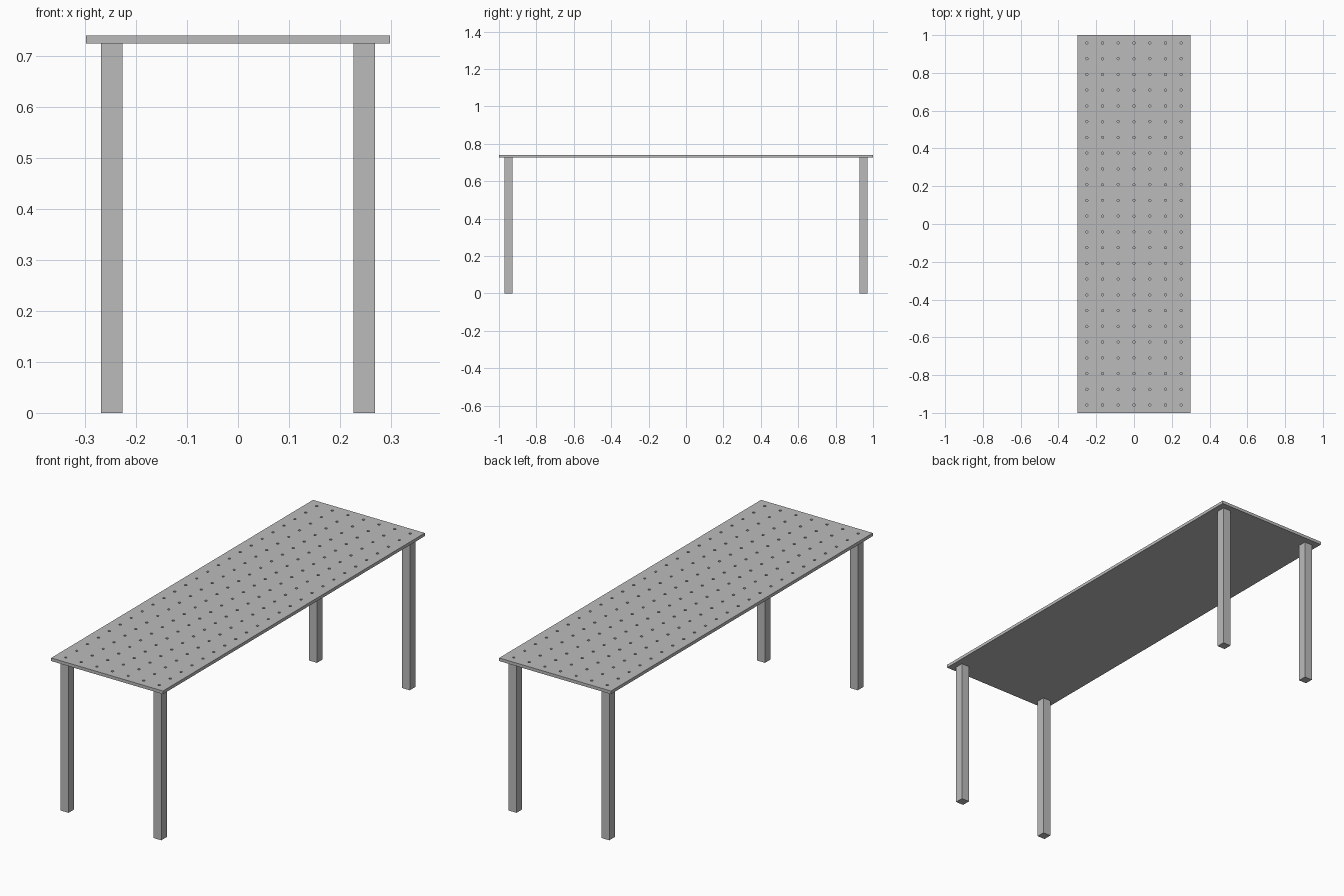
import bpy
import bmesh
from mathutils import Matrix, Vector

HALF_W, HALF_L = 0.299, 1.0
TOP_Z, UNDER_Z = 0.741, 0.726
LEG = 0.042
INSET = 0.03
PITCH = 1 / 12
HOLE_R, HOLE_DEPTH = 0.006, 0.01
COLUMNS, ROWS = 7, 24

cube = bpy.data.objects.get("Cube")
if cube:
    bpy.data.objects.remove(cube, do_unlink=True)

grey = bpy.data.materials.new("plain_grey")
grey.use_nodes = True
grey.diffuse_color = (0.5, 0.5, 0.5, 1)
grey.node_tree.nodes["Principled BSDF"].inputs["Base Color"].default_value = grey.diffuse_color


def make_object(name, bm):
    mesh = bpy.data.meshes.new(name)
    bm.to_mesh(mesh)
    bm.free()
    mesh.materials.append(grey)
    obj = bpy.data.objects.new(name, mesh)
    bpy.context.collection.objects.link(obj)
    return obj


def box(name, low, high):
    low, high = Vector(low), Vector(high)
    bm = bmesh.new()
    place = Matrix.Translation((low + high) / 2) @ Matrix.Diagonal((*(high - low), 1))
    bmesh.ops.create_cube(bm, size=1, matrix=place)
    return make_object(name, bm)


# Table top
table_top = box("table_top", (-HALF_W, -HALF_L, UNDER_Z), (HALF_W, HALF_L, TOP_Z))

# Grid of round blind holes sunk into the top
bm = bmesh.new()
for col in range(COLUMNS):
    for row in range(ROWS):
        x = (col - (COLUMNS - 1) / 2) * PITCH
        y = (row - (ROWS - 1) / 2) * PITCH
        bmesh.ops.create_cone(bm, cap_ends=True, segments=16, radius1=HOLE_R,
                              radius2=HOLE_R, depth=2 * HOLE_DEPTH,
                              matrix=Matrix.Translation((x, y, TOP_Z)))
cutter = make_object("hole_cutter", bm)
cutter.hide_render = True

drill = table_top.modifiers.new("drill_holes", 'BOOLEAN')
drill.operation = 'DIFFERENCE'
drill.solver = 'EXACT'
drill.object = cutter
bpy.context.view_layer.objects.active = table_top
bpy.ops.object.modifier_apply(modifier=drill.name)
bpy.data.objects.remove(cutter, do_unlink=True)

# Four square legs, set in from the corners
leg_x = HALF_W - INSET - LEG / 2
leg_y = HALF_L - INSET - LEG / 2
for end, sy in (("front", -1), ("back", 1)):
    for side, sx in (("left", 1), ("right", -1)):
        x, y, h = sx * leg_x, sy * leg_y, LEG / 2
        box(f"{end}_{side}_leg", (x - h, y - h, 0), (x + h, y + h, UNDER_Z))
